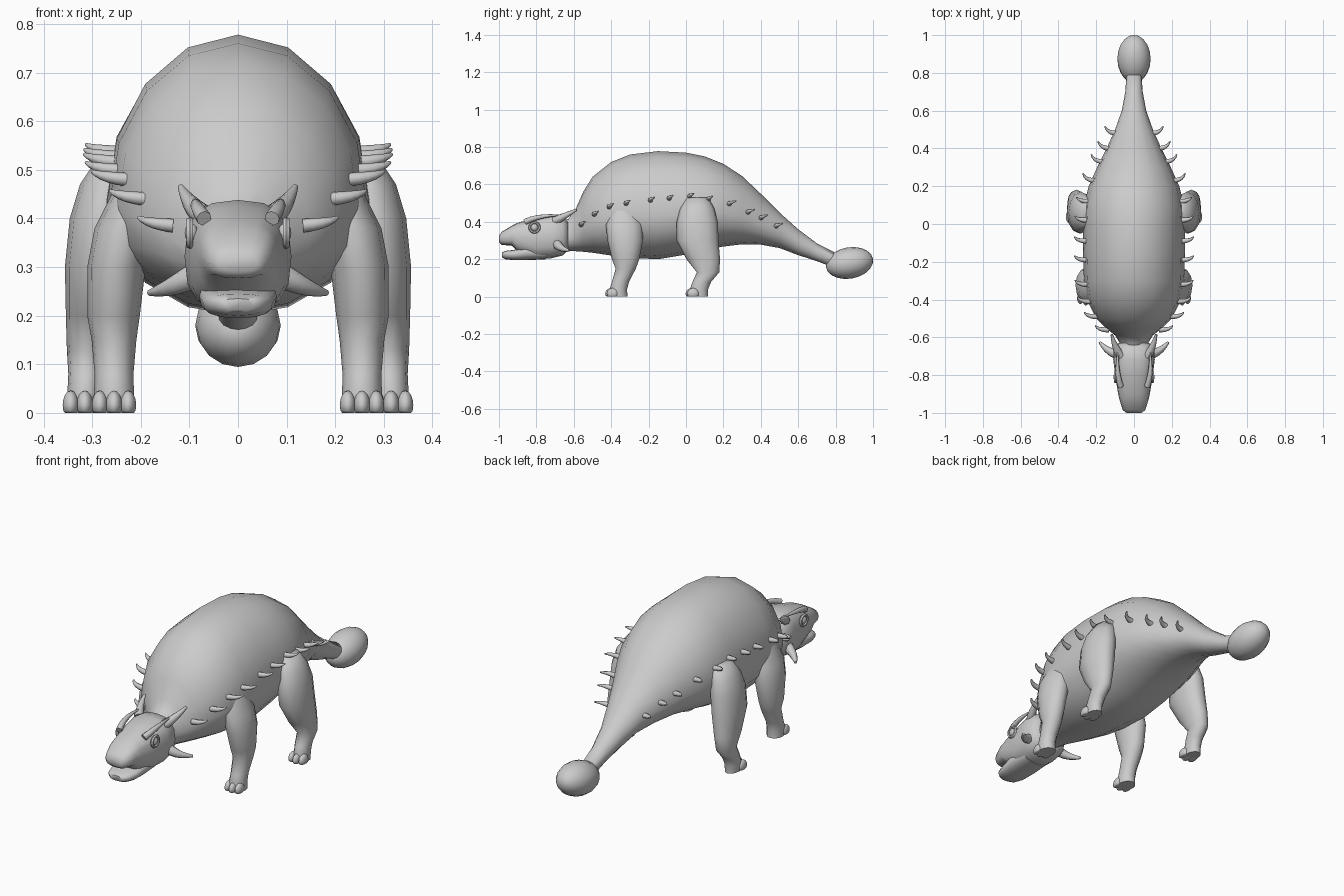
import bpy, bmesh, math
from mathutils import Vector, Matrix

cube = bpy.data.objects.get("Cube")
if cube:
    bpy.data.objects.remove(cube, do_unlink=True)

grey = bpy.data.materials.new("plain_grey")
grey.use_nodes = True
grey.diffuse_color = (0.6, 0.6, 0.6, 1)
grey.node_tree.nodes["Principled BSDF"].inputs["Base Color"].default_value = grey.diffuse_color


def finish(name, bm, mirror=False, angle=50):
    bmesh.ops.recalc_face_normals(bm, faces=bm.faces)
    mesh = bpy.data.meshes.new(name)
    bm.to_mesh(mesh)
    bm.free()
    mesh.materials.append(grey)
    ob = bpy.data.objects.new(name, mesh)
    bpy.context.collection.objects.link(ob)
    bpy.ops.object.select_all(action='DESELECT')
    ob.select_set(True)
    bpy.context.view_layer.objects.active = ob
    bpy.ops.object.shade_smooth_by_angle(angle=math.radians(angle))
    if mirror:
        ob.modifiers.new("mirror", 'MIRROR')
    return ob


def skin(bm, rings):
    """Join closed rings of points with quads and cap both ends."""
    loops = [[bm.verts.new(p) for p in ring] for ring in rings]
    n = len(loops[0])
    for a, b in zip(loops, loops[1:]):
        for i in range(n):
            j = (i + 1) % n
            bm.faces.new((a[i], a[j], b[j], b[i]))
    bm.faces.new(loops[0])
    bm.faces.new(loops[-1])


def power(v, e):
    return math.copysign(abs(v) ** e, v)


def upright_ring(y, w, bottom, top, mid=0.4, e=1.0, n=16):
    zm = bottom + mid * (top - bottom)
    ring = []
    for i in range(n):
        a = 2 * math.pi * i / n
        s, c = power(math.sin(a), e), power(math.cos(a), e)
        ring.append((w * s, y, zm + c * ((top - zm) if c > 0 else (zm - bottom))))
    return ring


def flat_ring(z, x, y, rx, ry, n=12):
    return [(x + rx * math.cos(2 * math.pi * i / n), y + ry * math.sin(2 * math.pi * i / n), z)
            for i in range(n)]


def horn(bm, base, bend, tip, r, n=8):
    """Curved tapering spike through three guide points."""
    base, bend, tip = Vector(base), Vector(bend), Vector(tip)
    rings = []
    for k in range(6):
        t = k / 5
        p = base * (1 - t) ** 2 + bend * 2 * t * (1 - t) + tip * t * t
        d = (bend - base) * (1 - t) + (tip - bend) * t
        q = d.to_track_quat('Z', 'Y')
        rad = r * (1 - 0.75 * t ** 1.5)
        rings.append([p + q @ Vector((rad * math.cos(2 * math.pi * i / n),
                                      rad * math.sin(2 * math.pi * i / n), 0)) for i in range(n)])
    skin(bm, rings)


def ball(bm, centre, size, u=14, v=8):
    m = Matrix.Translation(centre) @ Matrix.Diagonal((*size, 1))
    return bmesh.ops.create_uvsphere(bm, u_segments=u, v_segments=v, radius=1, matrix=m)["verts"]


# Neck, domed body and tail: y, half width, bottom, top
TORSO = [(-.70, .07, .25, .40), (-.63, .075, .245, .415), (-.59, .10, .243, .47), (-.55, .15, .24, .56),
         (-.5, .20, .235, .64), (-.4, .25, .22, .72), (-.3, .265, .208, .76), (-.15, .27, .2, .778),
         (0, .27, .225, .77), (.1, .265, .25, .75), (.2, .24, .268, .71), (.3, .195, .28, .645),
         (.4, .145, .278, .55), (.5, .10, .26, .45), (.6, .065, .222, .36), (.7, .046, .19, .285),
         (.79, .04, .155, .24)]
bm = bmesh.new()
skin(bm, [upright_ring(*s, mid=0.4 if s[0] < .45 else 0.5) for s in TORSO])
finish("body_and_tail", bm, angle=70)

# Tail club
bm = bmesh.new()
verts = ball(bm, (0, 0, 0), (.088, .084, .128), 16, 10)
bmesh.ops.rotate(bm, verts=verts, matrix=Matrix.Rotation(math.radians(100), 3, 'X'))
bmesh.ops.translate(bm, verts=verts, vec=(0, .874, .18))
finish("tail_club", bm)

# Head and lower jaw, with an open mouth between them
bm = bmesh.new()
skin(bm, [upright_ring(*s, mid=0.5, e=0.75) for s in (
    (-1.0, .04, .29, .325), (-.985, .06, .277, .347), (-.93, .077, .272, .38), (-.9, .084, .24, .395),
    (-.8, .10, .202, .425), (-.72, .11, .205, .438), (-.66, .108, .22, .43), (-.63, .08, .25, .40))])
finish("head", bm, angle=60)
bm = bmesh.new()
skin(bm, [upright_ring(*s, mid=0.6, e=0.8) for s in (
    (-.985, .035, .21, .235), (-.965, .058, .2, .245), (-.92, .072, .195, .25),
    (-.85, .08, .195, .27), (-.75, .075, .2, .27))])
finish("lower_jaw", bm, angle=60)

# Eyes with raised lids
bm = bmesh.new()
ball(bm, (.096, -.81, .37), (.014, .02, .02))
finish("eyes", bm, True)
bm = bmesh.new()
n, m = 16, 6
grid = []
for i in range(n):
    a = 2 * math.pi * i / n
    grid.append([])
    for j in range(m):
        b = 2 * math.pi * j / m
        r = .026 + .007 * math.cos(b)
        grid[-1].append(bm.verts.new((.099 + .008 * math.sin(b), -.81 + r * math.cos(a), .37 + r * math.sin(a))))
for i in range(n):
    for j in range(m):
        k, l = (i + 1) % n, (j + 1) % m
        bm.faces.new((grid[i][j], grid[k][j], grid[k][l], grid[i][l]))
finish("eyelids", bm, True)

# Brow ridges, crown horns and cheek horns
bm = bmesh.new()
horn(bm, (.07, -.86, .40), (.095, -.79, .435), (.085, -.68, .435), .016)
finish("brow_ridges", bm, True)
bm = bmesh.new()
horn(bm, (.07, -.70, .405), (.10, -.66, .425), (.118, -.585, .465), .024)
finish("crown_horns", bm, True)
bm = bmesh.new()
horn(bm, (.085, -.69, .285), (.14, -.68, .255), (.182, -.625, .247), .026)
finish("cheek_horns", bm, True)


# Row of spikes along each flank
def flank_x(y, z):
    for a, b in zip(TORSO, TORSO[1:]):
        if a[0] <= y <= b[0]:
            t = (y - a[0]) / (b[0] - a[0])
            w, lo, hi = (a[i] + t * (b[i] - a[i]) for i in (1, 2, 3))
            zm = lo + 0.4 * (hi - lo)
            v = (z - zm) / ((hi - zm) if z > zm else (zm - lo))
            return w * math.sqrt(max(0, 1 - v * v))


bm = bmesh.new()
for y, z in ((-.55, .39), (-.48, .445), (-.4, .485), (-.31, .503), (-.18, .52), (-.08, .53), (.03, .54),
             (.13, .525), (.24, .5), (.34, .455), (.41, .425), (.49, .38)):
    x = flank_x(y, z)
    back = .012 if y < .2 else .028
    horn(bm, (x - .015, y - .01, z - .005), (x + .04, y - .012, z), (x + .056, y + back, z + .012), .014)
finish("flank_spikes", bm, True)

# Legs as stacked rings: z, x, y, half width, half depth
FRONT = [(0, .255, -.36, .04, .047), (.04, .255, -.362, .041, .047), (.08, .255, -.35, .04, .046),
         (.15, .255, -.322, .046, .054), (.2, .256, -.323, .054, .073), (.3, .25, -.325, .06, .095),
         (.38, .235, -.33, .06, .098), (.46, .205, -.33, .05, .08)]
BACK = [(0, .315, .07, .034, .048), (.04, .315, .07, .036, .048), (.08, .312, .085, .037, .05),
        (.13, .31, .118, .042, .06), (.2, .303, .092, .051, .09), (.3, .29, .062, .066, .112),
        (.4, .28, .06, .066, .11), (.47, .265, .06, .06, .092), (.53, .235, .06, .05, .06)]
for name, rings in (("front", FRONT), ("back", BACK)):
    bm = bmesh.new()
    skin(bm, [flat_ring(*r) for r in rings])
    finish(name + "_legs", bm, True, 60)
    # Three rounded toes, flat underneath
    bm = bmesh.new()
    _, x, y, rx, ry = rings[0]
    for k in (-1, 0, 1):
        for v in ball(bm, (x + k * .029, y - .04 + abs(k) * .008, .016), (.017, .032, .03)):
            v.co.z = max(v.co.z, 0)
    finish(name + "_toes", bm, True)
